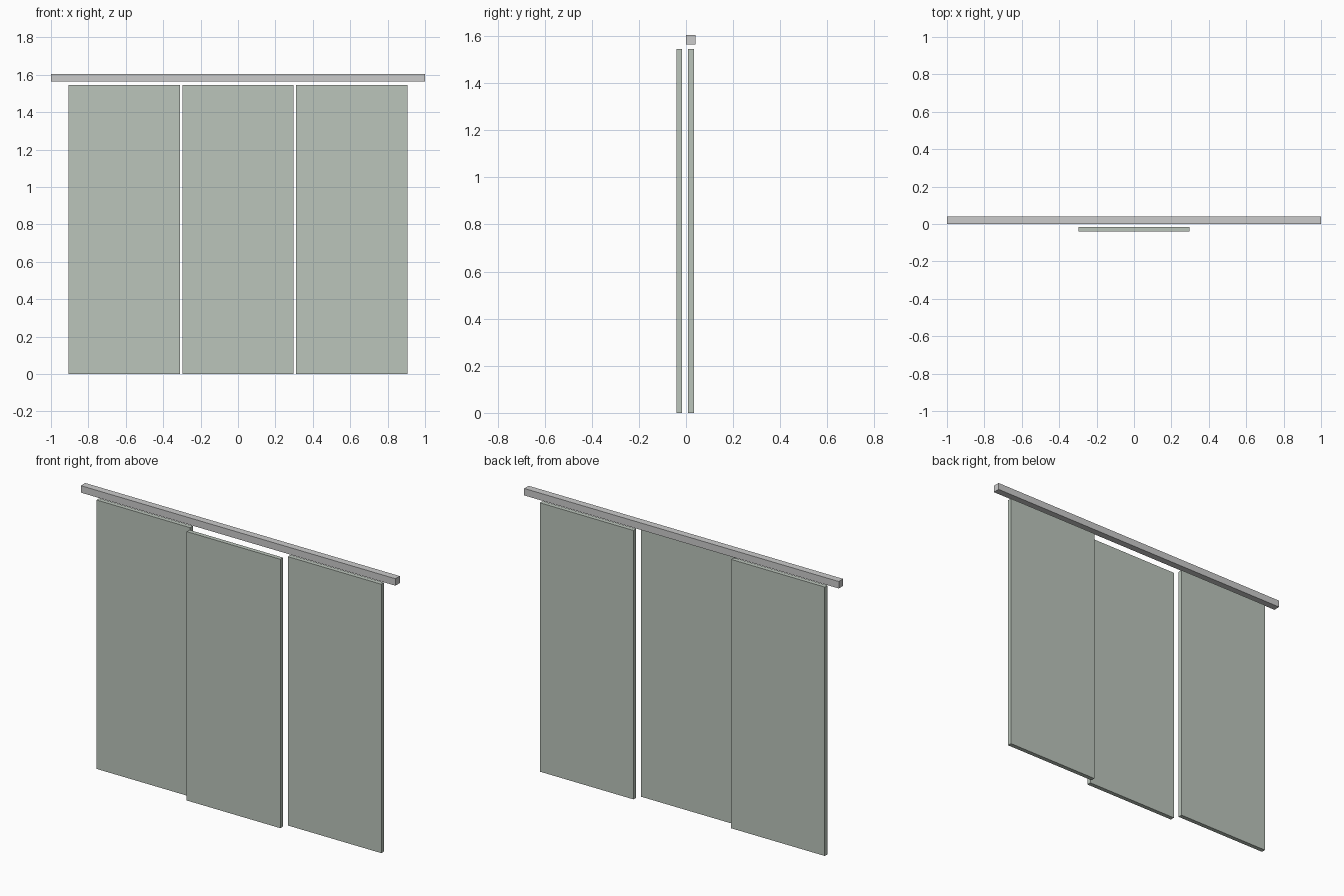
import bpy

if "Cube" in bpy.data.objects:
    bpy.data.objects.remove(bpy.data.objects["Cube"])


def box(name, lo, hi, mat=None):
    """Axis-aligned box between two corners."""
    bpy.ops.mesh.primitive_cube_add(size=1, location=[(a + b) / 2 for a, b in zip(lo, hi)])
    ob = bpy.context.object
    ob.name = name
    ob.scale = [b - a for a, b in zip(lo, hi)]
    bpy.ops.object.transform_apply(location=False, rotation=False, scale=True)
    if mat:
        ob.data.materials.append(mat)
    return ob


panel_mat = bpy.data.materials.new("panel_green_grey")
panel_mat.diffuse_color = (0.50, 0.56, 0.50, 1)
panel_mat.use_nodes = True
panel_mat.node_tree.nodes["Principled BSDF"].inputs["Base Color"].default_value = panel_mat.diffuse_color

WIDTH, HEIGHT, THICK = 0.595, 1.545, 0.025
PITCH = 0.608
BACK_Y, FRONT_Y = 0.021, -0.0285

# three sliding panels, the middle one on the front track
for name, x, y in (("left_panel", -PITCH, BACK_Y),
                   ("middle_panel", 0.0, FRONT_Y),
                   ("right_panel", PITCH, BACK_Y)):
    box(name,
        (x - WIDTH / 2, y - THICK / 2, 0),
        (x + WIDTH / 2, y + THICK / 2, HEIGHT), panel_mat)

# top rail floating just above the back panels
box("top_rail", (-1, 0.001, 1.565), (1, 0.041, 1.605))
